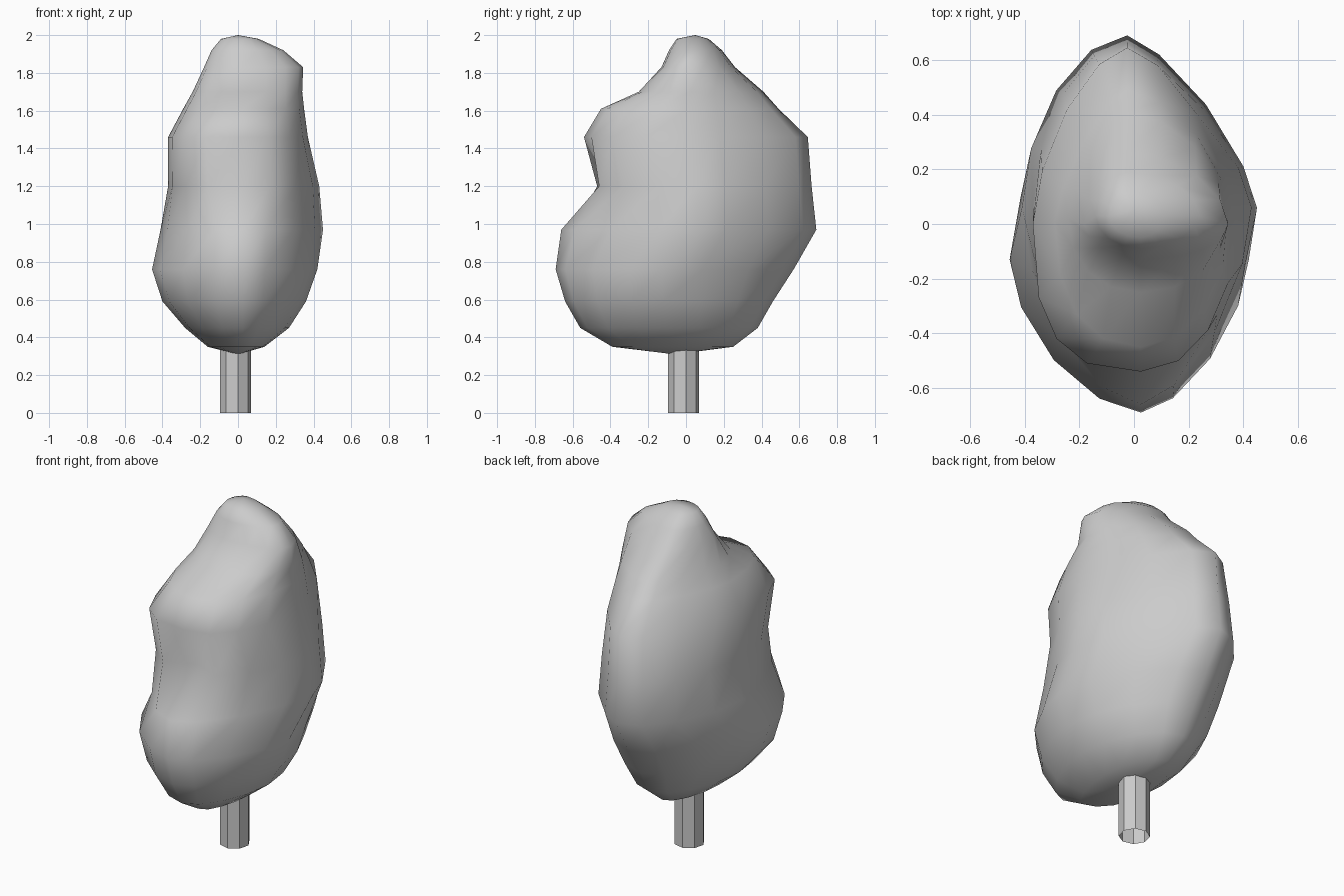
import bpy, bmesh
from math import sin, cos, pi

SEG = 16

# Crown cross-sections: z, x min, x max, y min, y max, y of widest point,
# then roundness of the back-right, back-left, front-left, front-right quarter
RINGS = [
    (0.35, -0.16, 0.14, -0.39, 0.25, -0.08, 1.9, 1.9, 1.9, 1.9),
    (0.45, -0.28, 0.27, -0.56, 0.38, -0.10, 1.85, 1.9, 1.85, 1.8),
    (0.59, -0.40, 0.36, -0.64, 0.46, -0.12, 1.8, 1.8, 1.75, 1.75),
    (0.76, -0.455, 0.42, -0.69, 0.57, -0.13, 1.65, 1.7, 1.65, 1.6),
    (0.97, -0.41, 0.45, -0.66, 0.69, 0.06, 1.35, 1.8, 1.7, 1.55),
    (1.20, -0.37, 0.43, -0.505, 0.665, 0.06, 1.35, 1.85, 2.5, 1.9),
    (1.46, -0.37, 0.37, -0.54, 0.645, 0.00, 1.5, 1.6, 2.75, 2.1),
    (1.61, -0.29, 0.35, -0.45, 0.49, 0.01, 1.7, 1.4, 2.3, 2.0),
    (1.70, -0.24, 0.34, -0.25, 0.41, 0.02, 1.75, 1.5, 2.1, 2.1),
    (1.83, -0.18, 0.345, -0.13, 0.26, 0.00, 1.8, 1.8, 1.8, 2.1),
    (1.92, -0.14, 0.24, -0.09, 0.19, 0.03, 1.9, 1.9, 1.9, 1.9),
    (1.98, -0.09, 0.11, -0.05, 0.12, 0.03, 2.0, 2.0, 2.0, 2.0),
]


def spow(v, e):
    return abs(v) ** e * (1 if v >= 0 else -1)


def make_object(name, bm, smooth):
    bmesh.ops.recalc_face_normals(bm, faces=bm.faces)
    for f in bm.faces:
        f.smooth = smooth
    me = bpy.data.meshes.new(name)
    bm.to_mesh(me)
    bm.free()
    ob = bpy.data.objects.new(name, me)
    bpy.context.collection.objects.link(ob)
    return ob


def bridge(bm, a, b):
    for i in range(len(a)):
        j = (i + 1) % len(a)
        bm.faces.new((a[i], a[j], b[j], b[i]))


# Lumpy crown lofted through the cross-sections
bm = bmesh.new()
loops = []
for z, x0, x1, y0, y1, yc, *quarters in RINGS:
    loop = []
    for i in range(SEG):
        a = 2 * pi * i / SEG
        p = quarters[i * 4 // SEG]
        c, s = spow(cos(a), 2 / p), spow(sin(a), 2 / p)
        x = c * (x1 if c > 0 else -x0)
        y = yc + s * (y1 - yc if s > 0 else yc - y0)
        # front ridge leans right, back ridge leans left
        x += -0.025 * s * (1 - abs(c))
        # dent in the middle of the front notch
        if z == 1.20 and i == SEG * 3 // 4:
            y += 0.11
        loop.append(bm.verts.new((x, y, z)))
    loops.append(loop)
for a, b in zip(loops, loops[1:]):
    bridge(bm, a, b)
bottom = bm.verts.new((0, -0.06, 0.31))
top = bm.verts.new((0, 0.05, 2.0))
for pole, loop in ((bottom, loops[0]), (top, loops[-1])):
    for i in range(SEG):
        bm.faces.new((pole, loop[i], loop[(i + 1) % SEG]))
make_object("crown", bm, True)

# Open eight-sided trunk
bm = bmesh.new()
rims = [[bm.verts.new((-0.013 + 0.083 * cos(2 * pi * i / 8 + 0.15),
                       -0.013 + 0.083 * sin(2 * pi * i / 8 + 0.15), z))
         for i in range(8)] for z in (0, 0.35)]
bridge(bm, *rims)
make_object("trunk", bm, False)
